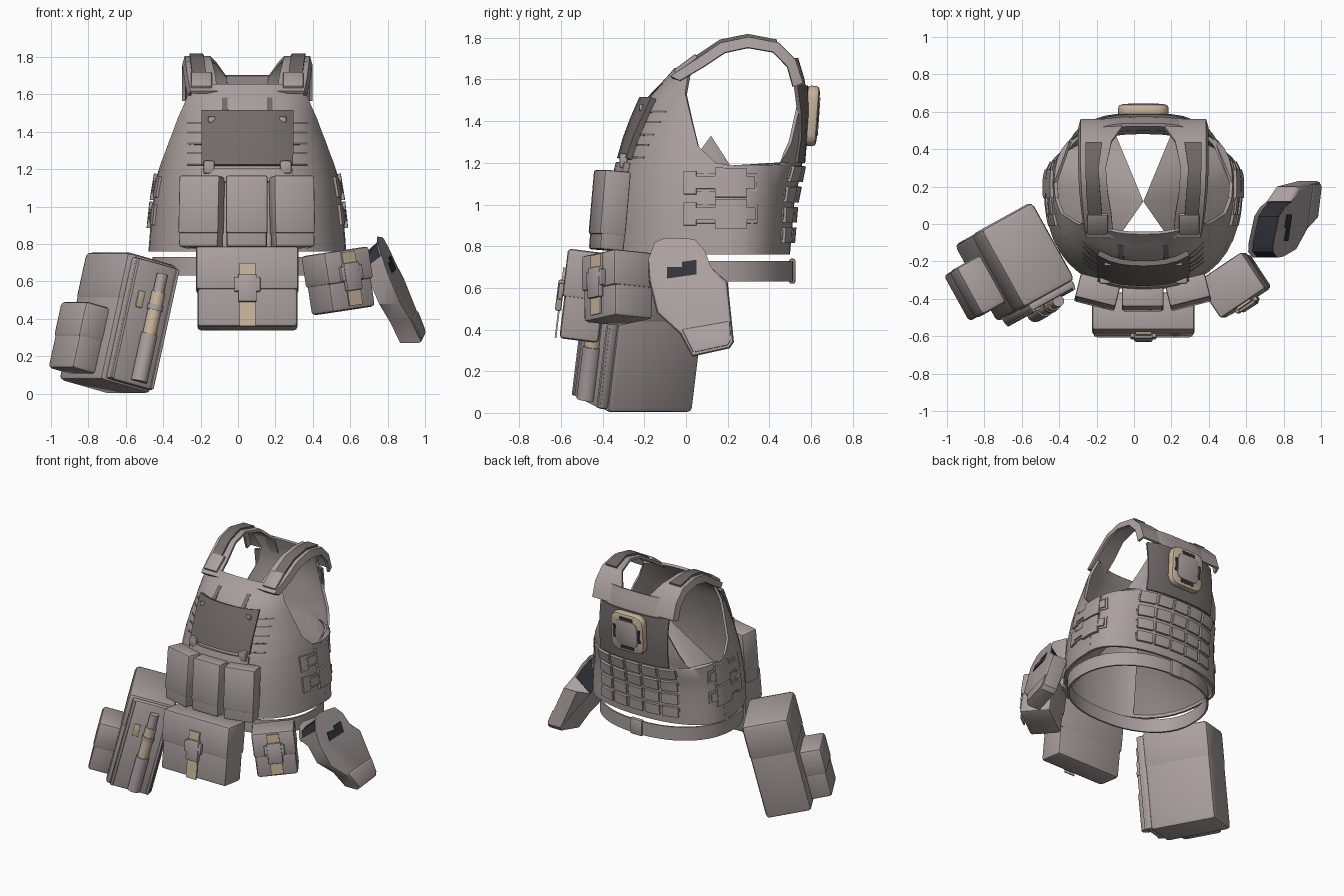
import bpy, bmesh, math
from mathutils import Matrix, Vector

if "Cube" in bpy.data.objects:
    bpy.data.objects.remove(bpy.data.objects["Cube"])

def material(name, c):
    m = bpy.data.materials.new(name)
    m.diffuse_color = (*c, 1)
    m.use_nodes = True
    m.node_tree.nodes["Principled BSDF"].inputs["Base Color"].default_value = m.diffuse_color
    return m
GRAY = material("warm_gray_fabric", (0.40, 0.352, 0.345))
DARK = material("dark_gray_panel", (0.17, 0.15, 0.147))
TAN = material("tan_webbing", (0.57, 0.46, 0.33))
BLACK = material("near_black", (0.03, 0.033, 0.042))
CX, YC = 0.05, 0.22      # vest centre line and side seam

def finish(bm, name, mats):
    me = bpy.data.meshes.new(name)
    bm.to_mesh(me); bm.free()
    ob = bpy.data.objects.new(name, me)
    bpy.context.collection.objects.link(ob)
    for m in mats: me.materials.append(m)
    return ob

def frame(loc, rz=0, ry=0, rx=0):
    R = lambda a, ax: Matrix.Rotation(math.radians(a), 4, ax)
    return Matrix.Translation(loc) @ R(rz, 'Z') @ R(ry, 'Y') @ R(rx, 'X')

def box(name, size, loc, mat, bev=0.01, M=Matrix(), corner=0):
    bm = bmesh.new()
    bmesh.ops.create_cube(bm, size=1, matrix=Matrix.Diagonal((*size, 1)))
    if corner:   # round the corners seen from the front
        es = [e for e in bm.edges if abs(e.verts[0].co.y - e.verts[1].co.y) > 1e-4]
        bmesh.ops.bevel(bm, geom=es, offset=corner, segments=3, profile=.5, affect='EDGES')
    if bev:
        es = [e for e in bm.edges if not corner or abs(e.verts[0].co.y - e.verts[1].co.y) < 1e-4]
        bmesh.ops.bevel(bm, geom=es, offset=min(bev, min(size) * .45), segments=2, profile=.5, affect='EDGES')
    bmesh.ops.transform(bm, matrix=M @ Matrix.Translation(loc), verts=bm.verts)
    return finish(bm, name, [mat])

def sheet(name, rows, mat, thick):
    bm = bmesh.new()
    v = [[bm.verts.new(p) for p in r] for r in rows]
    for a, b in zip(v, v[1:]):
        for i in range(len(a) - 1):
            bm.faces.new((a[i], a[i + 1], b[i + 1], b[i]))
    bmesh.ops.remove_doubles(bm, verts=bm.verts, dist=1e-5)
    ob = finish(bm, name, [mat])
    s = ob.modifiers.new("thickness", 'SOLIDIFY')
    s.thickness, s.offset = thick, 0
    return ob

def lerp(tab, z):
    if z <= tab[0][0]: return tab[0][1]
    for (a, p), (b, q) in zip(tab, tab[1:]):
        if z <= b: return p + (q - p) * (z - a) / (b - a)
    return tab[-1][1]

# vest section tables: height -> half width, front and back surface, arm hole edges
W = [(.76, .52), (.95, .505), (1.1, .485), (1.19, .468), (1.3, .44), (1.43, .40), (1.55, .375), (1.7, .36)]
YF = [(.76, -.34), (1, -.33), (1.17, -.30), (1.3, -.265), (1.5, -.19), (1.6, -.09), (1.66, -.04)]
YB = [(.76, .49), (1, .51), (1.2, .55), (1.5, .575), (1.6, .56), (1.7, .53)]
EF = [(1.185, YC), (1.2, .14), (1.28, .06), (1.4, .03), (1.53, 0), (1.62, .015), (1.66, .03)]
EB = [(1.185, YC), (1.195, .45), (1.3, .50), (1.5, .545), (1.6, .535), (1.7, .49)]
def pw(z, s): return .8 if s < 0 else lerp([(1.08, .92), (1.3, .62)], z)

def depth(z, s): return abs(lerp(YF if s < 0 else YB, z) - YC)
def ring_point(z, s, a):
    x = math.copysign(abs(math.sin(a)) ** pw(z, s), a) * lerp(W, z)
    return (CX + x, YC + s * depth(z, s) * max(0, math.cos(a)) ** pw(z, s), z)
def shell_row(z, s, n=20):
    e = abs(lerp(EF if s < 0 else EB, z) - YC)
    al = math.acos(min(1, (e / depth(z, s)) ** (1 / pw(z, s))))
    return [ring_point(z, s, al * (2 * i / n - 1)) for i in range(n + 1)]
for nm, s, zs in (("vest_front", -1, [.76, .9, 1, 1.1, 1.185, 1.2, 1.24, 1.28, 1.34, 1.4, 1.47, 1.53, 1.58, 1.62, 1.65]),
                  ("vest_back", 1, [.76, .9, 1, 1.1, 1.185, 1.195, 1.25, 1.3, 1.4, 1.5, 1.6, 1.65, 1.7])):
    sheet(nm, [shell_row(z, s) for z in zs], GRAY, .018)

# plates following the vest surface; s=-1 front, s=1 back
def on_vest(name, x0, x1, z0, z1, s, mat, off=.015, thick=.02):
    rows = []
    for j in range(4):
        z = z0 + (z1 - z0) * j / 3
        row = []
        for i in range(9):
            x = x0 + (x1 - x0) * i / 8
            sn = min(1, abs(x - CX) / lerp(W, z)) ** (1 / pw(z, s))
            row.append((x, YC + s * (depth(z, s) * math.sqrt(1 - sn * sn) ** pw(z, s) + off), z))
        rows.append(row)
    return sheet(name, rows, mat, thick)
def on_side(name, y0, y1, z0, z1, sx, off=.015, thick=.02):
    rows = []
    for z in (z0, z1):
        row = []
        for i in range(7):
            y = y0 + (y1 - y0) * i / 6
            s = -1 if y < YC else 1
            c = min(1, abs(y - YC) / depth(z, s)) ** (1 / pw(z, s))
            row.append((CX + sx * (lerp(W, z) * math.sqrt(1 - c * c) ** pw(z, s) + off), y, z))
        rows.append(row)
    return sheet(name, rows, GRAY, thick)

# shoulder straps with a folded arm-hole edge, pads and buckles
path = [(.16, .31, -.07, 1.61), (.17, .325, .05, 1.69), (.19, .335, .17, 1.77), (.20, .34, .30, 1.797),
        (.17, .34, .44, 1.77), (.11, .34, .52, 1.69), (.10, .34, .555, 1.58)]
for k in (-1, 1):
    rows = []
    for a, b, y, z in path:
        d = (Vector((0, .28, 1.48)) - Vector((0, y, z))).normalized() * .045
        rows.append([(CX + k * a, y, z), (CX + k * (b - .01), y, z), (CX + k * b, y + d.y, z + d.z)])
    sheet("shoulder_strap", rows, GRAY, .018)
    sheet("shoulder_pad", [[(CX + k * (max(a, .18) + .04), y - .004, z + .012), (CX + k * (b - .03), y - .004, z + .012)]
                           for a, b, y, z in path[1:5]], DARK, .02)
    box("shoulder_buckle", (.11, .13, .024), (0, 0, 0), GRAY, .008, frame((CX + k * .245, .0, 1.675), rx=37))

    # inner liner cone halves, open at front and back
    bm = bmesh.new()
    apex = bm.verts.new((CX, .12, 1.33))
    pts = [ring_point(.77, -1, k * math.radians(28 + 62 * i / 8)) for i in range(9)]
    pts += [ring_point(.77, 1, k * math.radians(90 - 75 * i / 8)) for i in range(1, 9)]
    ring = [bm.verts.new(p) for p in pts]
    for a, b in zip(ring, ring[1:]): bm.faces.new((a, b, apex))
    finish(bm, "inner_liner", [GRAY])

    # side cummerbund webbing
    for z in (1.105, .955):
        on_side("side_band", .0, .34, z - .045, z + .045, k, .010, .012)
        on_side("side_pad", .05, .33, z - .03, z + .03, k, .018, .014)
        on_side("side_buckle", .14, .29, z - .07, z + .07, k, .020, .018)
        on_side("side_tab", -.01, .05, z - .055, z + .055, k, .016, .014)

    # chest slits, tabs and hooks
    for i, z in enumerate((1.44, 1.39, 1.33, 1.28, 1.22)):
        on_vest("chest_slit", CX + k * .22, CX + k * .32, z, z + .01, -1, DARK, .010, .008)
    on_vest("chest_tab", CX + k * .12 - .015, CX + k * .12 + .015, 1.48, 1.58, -1, DARK, .010, .008)
    box("panel_hook", (.06, .04, .07), (CX + k * .205, -.30, 1.21), GRAY)
    box("panel_rivet", (.04, .02, .035), (CX + k * .19, -.215, 1.465), GRAY)

# belt ring
def belt_row(z, n=40):
    row = []
    for i in range(n + 1):
        a = 2 * math.pi * i / n
        c, s = math.cos(a), math.sin(a)
        row.append((CX + .50 * math.copysign(abs(c) ** .9, c),
                    .09 + (.42 if s > 0 else .38) * math.copysign(abs(s) ** .9, s), z))
    return row
sheet("belt", [belt_row(.63), belt_row(.73)], GRAY, .012)
box("belt_rear_buckle", (.10, .03, .12), (CX, .51, .68), GRAY)

# front chest panel and lower strip
on_vest("chest_panel", CX - .24, CX + .24, 1.22, 1.51, -1, DARK, .03, .03)
on_vest("chest_strip", CX - .24, CX + .24, 1.13, 1.20, -1, GRAY, .03, .03)

# back panel, webbing loops and tan framed patch
on_vest("back_panel", CX - .28, CX + .28, 1.20, 1.57, 1, DARK, .012, .02)
for r in range(4):
    z = 1.15 - r * .098
    on_vest("rear_band", CX - .32, CX + .32, z - .025, z + .025, 1, GRAY, .01, .012)
    for c in range(5):
        x = CX - .26 + c * .13
        on_vest("rear_loop", x - .055, x + .055, z - .04, z + .034, 1, GRAY, .020, .018)
B = frame((CX, .603, 1.425), rx=-4)
box("rear_patch_frame", (.27, .06, .29), (0, 0, 0), TAN, .018, B, .06)
box("rear_patch_centre", (.18, .02, .19), (0, .026, 0), GRAY, .006, B, .04)
for k in (-1, 1):
    box("rear_patch_slot", (.11, .008, .024), (0, .028, k * .109), BLACK, 0, B)
    box("rear_patch_slot", (.020, .008, .10), (k * .102, .028, 0), BLACK, 0, B)

# three magazine pouches
for x, y, rz in ((-.195, -.365, -14), (CX - .003, -.39, 0), (.289, -.365, 14)):
    M = frame((x, y, .97), rz, 0, -5)
    box("magazine_pouch", (.215, .12, .38), (0, 0, 0), GRAY, .012, M)
    box("magazine_pouch_lid", (.222, .13, .31), (0, -.003, .037), GRAY, .012, M)

# flap pouches with tan strap and buckle; dz raises the strap set
def flap_pouch(name, M, w, d, h, dz=0, tail=.14):
    f = -d / 2
    box(name, (w, d, h), (0, 0, 0), GRAY, .02, M)
    box(name + "_flap", (w + .012, d + .014, h * .54), (0, -.003, h * .235), GRAY, .015, M)
    box(name + "_strap", (.085, .012, .15), (0, f - .016, .05 + dz), TAN, 0, M)
    box(name + "_strap_tail", (.085, .008, tail), (0, f - .018, -.075 - tail / 2 + dz), TAN, 0, M)
    box(name + "_buckle", (.10, .03, .15), (0, f - .022, -.01 + dz), GRAY, .008, M)
    box(name + "_buckle_wings", (.14, .025, .08), (0, f - .02, .01 + dz), GRAY, .008, M)
flap_pouch("front_pouch", frame((CX, -.488, .56), rx=-7), .535, .19, .43)
flap_pouch("hip_pouch", frame((.54, -.325, .60), 34, -7, -5), .28, .22, .32, .025, .09)

# leg pouch assembly, leaning outward
L = frame((-.64, -.205, .376), 29, 14)
box("leg_pouch", (.32, .47, .70), (0, 0, 0), GRAY, .025, L)
box("leg_pouch_lid", (.328, .478, .27), (0, 0, .220), GRAY, .03, L)
box("leg_pouch_front", (.28, .05, .67), (.01, -.25, 0), GRAY, .015, L)
for k in (-1, 1):
    box("leg_pouch_rim", (.02, .04, .66), (.01 + k * .125, -.265, 0), GRAY, .008, L)
box("side_pocket", (.15, .28, .36), (-.225, -.02, -.14), GRAY, .02, L)
box("side_pocket_lid", (.165, .29, .20), (-.225, -.02, -.053), GRAY, .025, L)
def tube(name, r, z0, z1, mat):
    bm = bmesh.new()
    bmesh.ops.create_cone(bm, cap_ends=True, segments=14, radius1=r, radius2=r, depth=z1 - z0,
                          matrix=L @ Matrix.Translation((.04, -.295, (z0 + z1) / 2)))
    finish(bm, name, [mat])
tube("tube_sleeve", .045, -.31, -.05, GRAY)
tube("tube_body", .038, -.05, .18, TAN)
tube("tube_collar", .043, .08, .11, GRAY)
tube("tube_cap", .031, .18, .28, GRAY)
box("tube_loop", (.04, .02, .09), (-.05, -.275, .12), TAN, .004, L)

# holster: sheared side profile with a dark mouth sloping inward
def holster_part(name, prof, x0, x1, bev, mouth=False, mat=GRAY):
    bm = bmesh.new()
    f = bm.faces.new([bm.verts.new((x0, y, z)) for y, z in prof])
    g = bmesh.ops.extrude_face_region(bm, geom=[f])
    for v in g['geom']:
        if isinstance(v, bmesh.types.BMVert): v.co.x = x1
    bmesh.ops.recalc_face_normals(bm, faces=bm.faces)
    if mouth:
        top = [q for q in bm.faces if abs(q.normal.x) < .5 and q.calc_center_median().z > .72]
        low = {v for q in top for v in q.verts if v.co.x < 0}
        es = [e for e in bm.edges if all(abs(v.co.x - x1) < 1e-5 for v in e.verts)]
        for q in top: q.material_index = 1
        for v in low:
            v.co.z -= .10
            v.co.x -= .05
        inset = bmesh.ops.inset_region(bm, faces=top, thickness=.012)
        for q in inset['faces']: q.material_index = 0
        for v in {v for q in top for v in q.verts}: v.co.z -= .03
        es = [e for e in es if e.is_valid and max(v.co.z for v in e.verts) < .72]
        bmesh.ops.bevel(bm, geom=es, offset=.022, segments=2, profile=.5, affect='EDGES', material=0)
    elif bev:
        bmesh.ops.bevel(bm, geom=bm.edges[:], offset=bev, segments=2, profile=.5, affect='EDGES')
    for v in bm.verts:
        v.co.x += .71 + .38 * (.84 - v.co.z) + .2 * v.co.y
    finish(bm, name, [mat, BLACK])
holster_part("holster", [(-.18, .74), (-.15, .82), (-.10, .84), (.04, .835), (.09, .78), (.12, .70), (.20, .63),
                         (.23, .34), (.21, .31), (.03, .27), (-.03, .38), (-.14, .48), (-.17, .60)], -.065, .055, 0, True)
holster_part("holster_base_band", [(-.02, .40), (.21, .44), (.215, .35), (.20, .325), (.035, .29)], .04, .06, .005)
holster_part("holster_window", [(-.09, .70), (-.02, .70), (-.02, .725), (.05, .735), (.05, .665), (-.09, .645)],
             .053, .060, 0, False, BLACK)

# apply thickness, then smooth curved areas and keep hard edges
for o in bpy.data.objects: o.select_set(True)
bpy.context.view_layer.objects.active = bpy.data.objects["vest_front"]
bpy.ops.object.convert(target='MESH')
bpy.ops.object.shade_smooth_by_angle(angle=math.radians(32))
